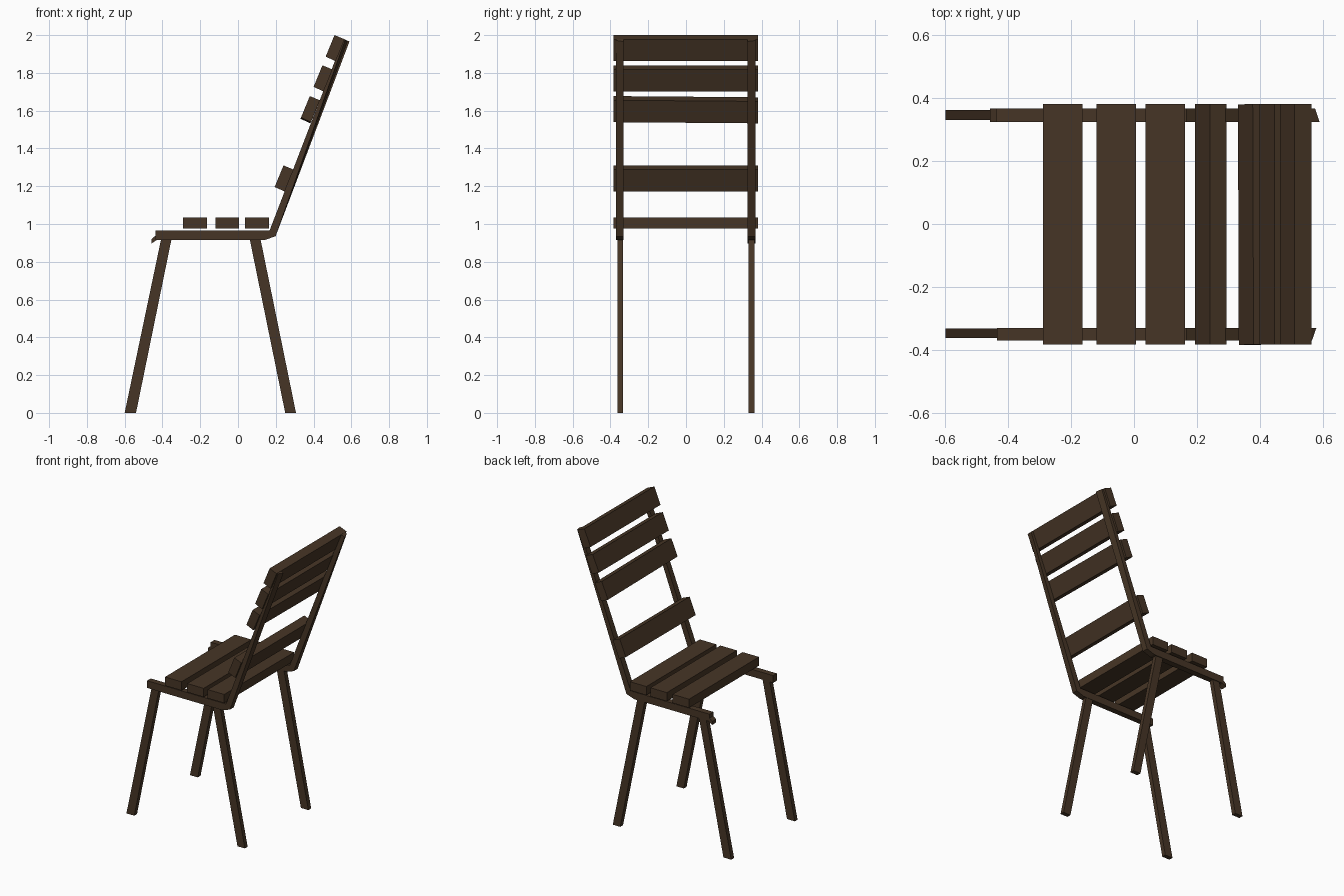
import bpy, bmesh, math
from mathutils import Matrix, Vector

if "Cube" in bpy.data.objects:
    bpy.data.objects.remove(bpy.data.objects["Cube"])

wood = bpy.data.materials.new("dark brown wood")
wood.diffuse_color = (0.062, 0.036, 0.019, 1)
wood.use_nodes = True
wood.node_tree.nodes["Principled BSDF"].inputs["Base Color"].default_value = wood.diffuse_color


def prism(name, profile_a, y_a, profile_b, y_b):
    """Solid between two matching x-z outlines placed at y_a and y_b."""
    bm = bmesh.new()
    a = [bm.verts.new((x, y_a, z)) for x, z in profile_a]
    b = [bm.verts.new((x, y_b, z)) for x, z in profile_b]
    bm.faces.new(a)
    bm.faces.new(b[::-1])
    n = len(a)
    for i in range(n):
        bm.faces.new((a[i], b[i], b[(i + 1) % n], a[(i + 1) % n]))
    bmesh.ops.recalc_face_normals(bm, faces=bm.faces)
    mesh = bpy.data.meshes.new(name)
    bm.to_mesh(mesh)
    bm.free()
    mesh.materials.append(wood)
    obj = bpy.data.objects.new(name, mesh)
    bpy.context.collection.objects.link(obj)
    return obj


# Splayed legs
front_leg = [(-0.60, 0), (-0.54, 0), (-0.35, 0.93), (-0.405, 0.93)]
back_leg = [(0.25, 0), (0.307, 0), (0.117, 0.93), (0.06, 0.93)]
for side, y0, y1 in (("left", -0.363, -0.333), ("right", 0.331, 0.362)):
    prism("front_leg_" + side, front_leg, y0, front_leg, y1)
    prism("back_leg_" + side, back_leg, y0, back_leg, y1)


# Bent side frames: seat rail running up into the leaning back post
def frame(name, y_outer, y_inner, tip, top_x):
    def outline(shift):
        return tip + [(0.167, 0.965), (0.558, 1.98), (top_x - shift, 1.966 + shift * 0.4),
                      (0.199, 0.935), (0.14, 0.915)]
    prism(name, outline(0.014), y_outer, outline(0), y_inner)


plain_tip = [(-0.436, 0.915), (-0.436, 0.965)]
hooked_tip = [(-0.43, 0.915), (-0.458, 0.897), (-0.458, 0.92), (-0.437, 0.938), (-0.437, 0.965)]
frame("side_frame_left", -0.371, -0.331, plain_tip, 0.58)
frame("side_frame_right", 0.367, 0.325, hooked_tip, 0.59)

# Seat slats
for i, x in enumerate((-0.29, -0.12, 0.037)):
    box = [(x, 0.975), (x + 0.126, 0.975), (x + 0.126, 1.035), (x, 1.035)]
    prism(f"seat_slat_{i + 1}", box, -0.384, box, 0.381)

# Back slats, tilted along the posts
slat = [(0.511, 2.0), (0.564, 1.978), (0.517, 1.862), (0.464, 1.886)]
offsets = ((0, 0), (-0.064, -0.16), (-0.132, -0.326), (-0.27, -0.69))
for i, (dx, dz) in enumerate(offsets):
    shape = [(x + dx, z + dz) for x, z in slat]
    obj = prism(f"back_slat_{i + 1}", shape, -0.384, shape, 0.381)
    if i == 2:  # this slat sits slightly crooked
        c = Vector((0.514 + dx, 0, 1.93 + dz))
        turn = Matrix.Rotation(math.radians(0.5), 4, Vector((0.92, 0, -0.38)))
        obj.data.transform(Matrix.Translation(c) @ turn.inverted() @ Matrix.Translation(-c))
